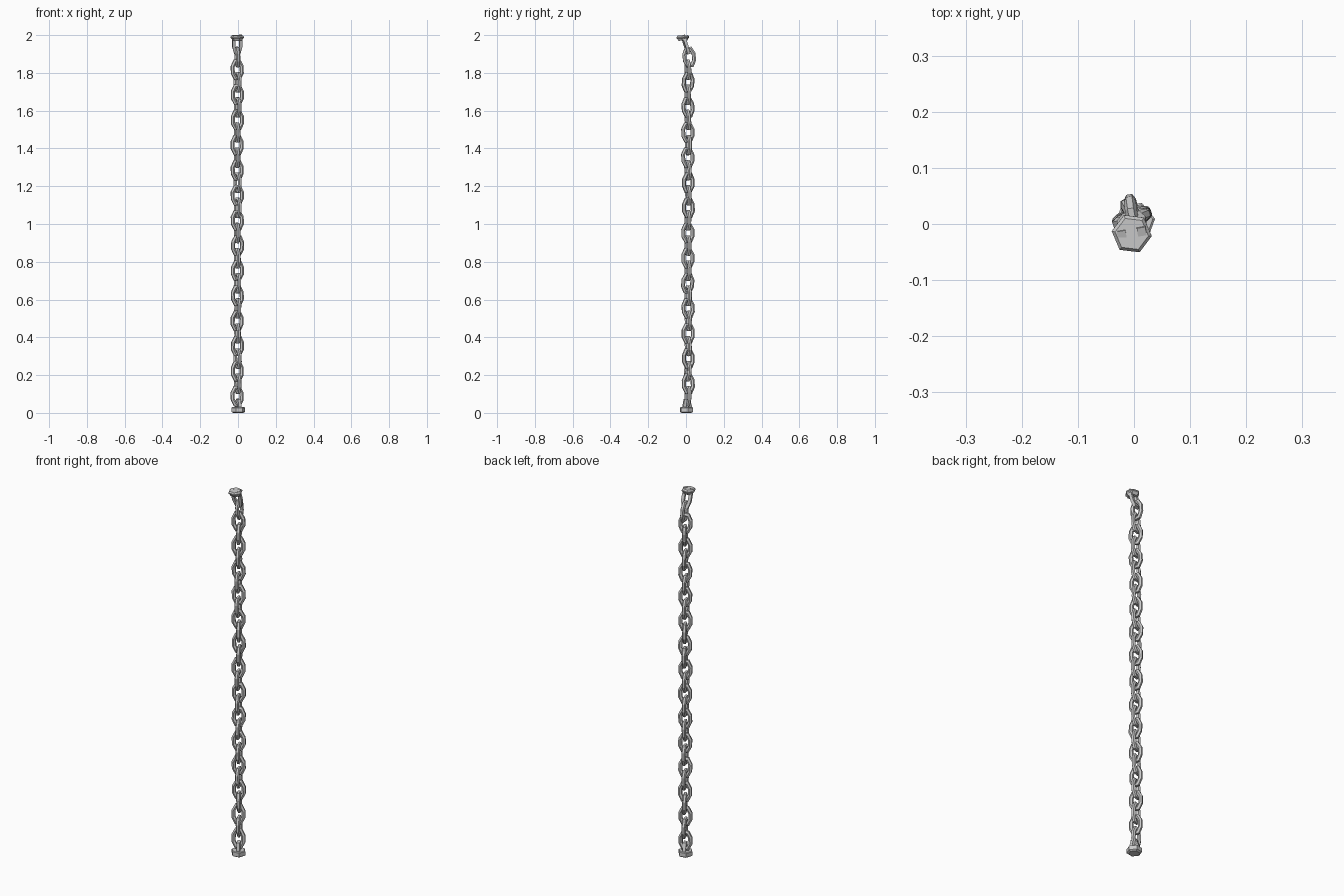
import bpy, bmesh, math, random
from mathutils import Matrix, Vector

if "Cube" in bpy.data.objects:
    bpy.data.objects.remove(bpy.data.objects["Cube"])

random.seed(4)
D = math.radians


def finish(bm, name, matrix):
    bmesh.ops.recalc_face_normals(bm, faces=bm.faces)
    mesh = bpy.data.meshes.new(name)
    bm.to_mesh(mesh)
    bm.free()
    mesh.transform(matrix)
    obj = bpy.data.objects.new(name, mesh)
    bpy.context.collection.objects.link(obj)
    return obj


def place(x, y, z, yaw=0, tilt_x=0, tilt_y=0):
    return (Matrix.Translation((x, y, z)) @ Matrix.Rotation(D(tilt_x), 4, 'X')
            @ Matrix.Rotation(D(tilt_y), 4, 'Y') @ Matrix.Rotation(D(yaw), 4, 'Z'))


def bar(name, path, radius, sides, matrix, closed=True):
    """Faceted rod swept along a path in the local XZ plane."""
    bm = bmesh.new()
    pts = [Vector((u, 0, w)) for u, w in path]
    n = len(pts)
    axis = Vector((0, 1, 0))
    rings = []
    for i, p in enumerate(pts):
        a = pts[(i - 1) % n] if closed or i > 0 else p
        b = pts[(i + 1) % n] if closed or i < n - 1 else p
        d_in = (p - a).normalized() if p != a else (b - p).normalized()
        d_out = (b - p).normalized() if b != p else d_in
        tangent = (d_in + d_out).normalized()
        side = tangent.cross(axis) / max(0.5, tangent.dot(d_in))
        angles = [math.tau * (k + 0.5) / sides for k in range(sides)]
        rings.append([bm.verts.new(p + side * radius * math.cos(t)
                                   + axis * radius * math.sin(t)) for t in angles])
    for i in range(n if closed else n - 1):
        r, q = rings[i], rings[(i + 1) % n]
        for k in range(sides):
            m = (k + 1) % sides
            bm.faces.new((r[k], r[m], q[m], q[k]))
    if not closed:
        bm.faces.new(rings[0])
        bm.faces.new(rings[-1])
    return finish(bm, name, matrix)


def hex_plate(name, profile, matrix):
    """Six-sided plate from (radius, height) steps."""
    bm = bmesh.new()
    rings = [[bm.verts.new((r * math.cos(D(60 * k)), r * math.sin(D(60 * k)), z))
              for k in range(6)] for r, z in profile]
    for a, b in zip(rings, rings[1:]):
        for k in range(6):
            bm.faces.new((a[k], a[(k + 1) % 6], b[(k + 1) % 6], b[k]))
    bm.faces.new(rings[0])
    bm.faces.new(rings[-1])
    return finish(bm, name, matrix)


def link_path(half_w, half_l):
    q = [(half_w, half_l * 0.4), (half_w * 0.45, half_l)]
    return (q + [(-u, w) for u, w in reversed(q)]
            + [(-u, -w) for u, w in q] + [(u, -w) for u, w in reversed(q)])


# chain links, alternating a quarter turn, whole chain twisted off the axes
for i in range(28):
    z = 0.088 + i * 0.0665
    yaw = (90 if i % 2 else 0) + 22 + random.uniform(-7, 7)
    x, y = -0.003 + random.uniform(-.002, .002), 0.011 + random.uniform(-.002, .002)
    tx, ty = random.uniform(-4, 4), random.uniform(-2, 2)
    if i == 27:
        x, y, yaw, tx = -0.003, 0.017, 100, 6
    bar("chain_link", link_path(0.025, 0.0445), 0.0108, 6,
        place(x, y, z, yaw, tx, ty))

# bottom anchor loop and plate
bar("bottom_loop", [(-.016, -.03), (-.016, .0), (-.008, .03),
                    (.008, .03), (.016, .0), (.016, -.03)], 0.0115, 4,
    place(0.002, 0.006, 0.036, 112, 4), closed=False)
hex_plate("bottom_plate", [(.028, 0), (.037, .006), (.037, .027), (.033, .030)],
          place(0.001, 0.003, 0, 10))

# top anchor loop, leaning back to its plate
bar("top_loop", [(-.018, .051), (-.018, -.015), (-.009, -.047),
                 (.009, -.047), (.018, -.015), (.018, .051)], 0.011, 4,
    place(-0.004, -0.002, 1.951, 10, 17), closed=False)
hex_plate("top_plate", [(.025, -.014), (.031, -.004), (.036, .001), (.036, .006), (.030, .013)],
          place(-0.004, -0.017, 1.985, -7, 3))
